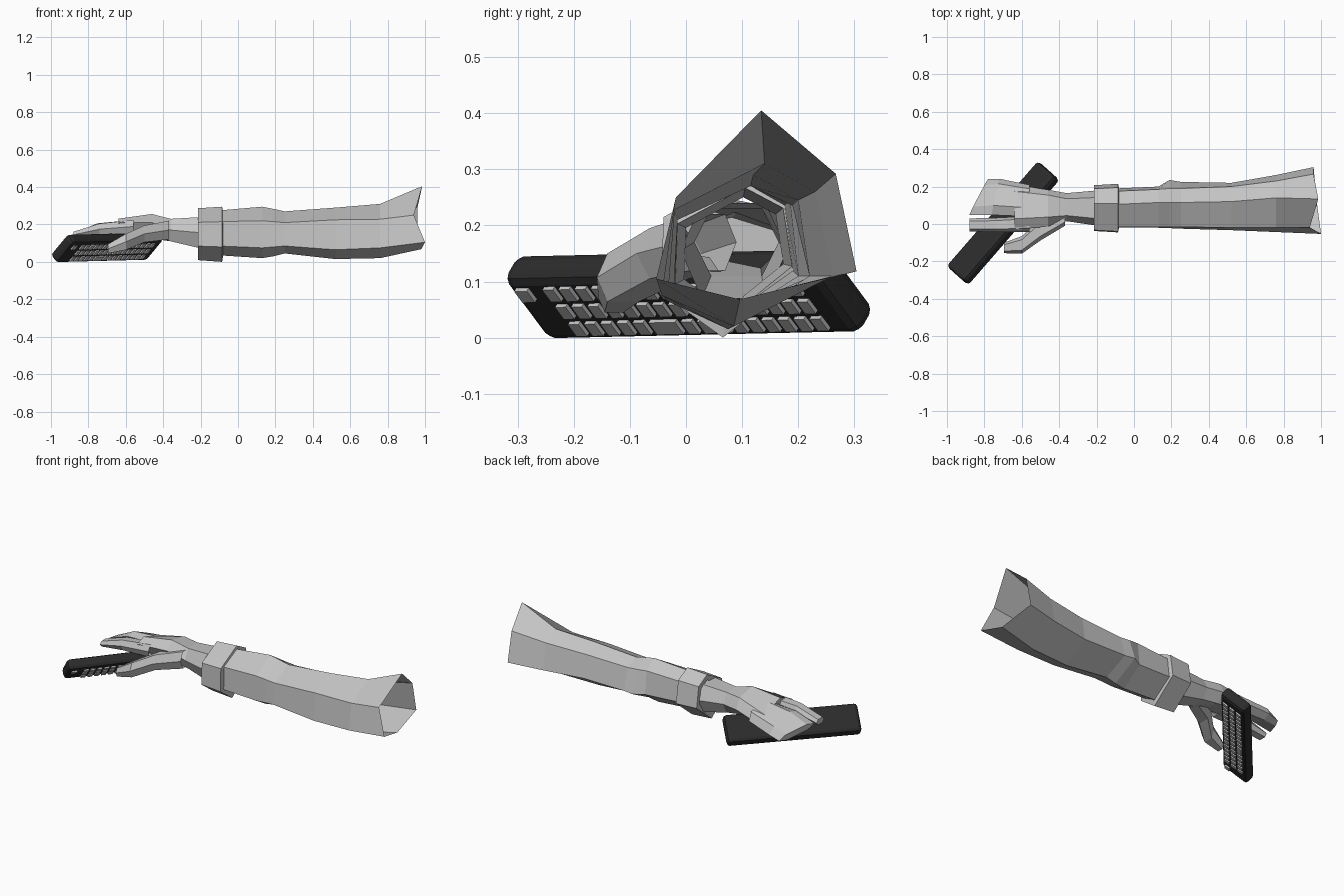
import bpy, bmesh, math
from mathutils import Matrix, Vector

if "Cube" in bpy.data.objects:
    bpy.data.objects.remove(bpy.data.objects["Cube"])


def material(name, v):
    m = bpy.data.materials.new(name)
    m.diffuse_color = (v, v, v, 1)
    m.use_nodes = True
    m.node_tree.nodes["Principled BSDF"].inputs["Base Color"].default_value = m.diffuse_color
    return m


GREY = material("light_grey", 0.55)
BLACK = material("black_plastic", 0.025)


def finish(name, bm, mat):
    bmesh.ops.recalc_face_normals(bm, faces=bm.faces)
    me = bpy.data.meshes.new(name)
    bm.to_mesh(me)
    bm.free()
    ob = bpy.data.objects.new(name, me)
    bpy.context.collection.objects.link(ob)
    me.materials.append(mat)
    return ob


def loft(name, rings, mat, cap_end=False, close=False):
    bm = bmesh.new()
    rows = [[bm.verts.new(p) for p in r] for r in rings]
    pairs = list(zip(rows, rows[1:])) + ([(rows[-1], rows[0])] if close else [])
    for a, b in pairs:
        n = len(a)
        for i in range(n):
            j = (i + 1) % n
            bm.faces.new((a[i], a[j], b[j], b[i]))
    if cap_end:
        bm.faces.new(rows[-1])
    return finish(name, bm, mat)


# Forearm: open six-sided tube; each ring is top, back high, back low, bottom, front low, front high
sections = [
    (-0.10, [(.105, .275), (.175, .235), (.19, .12), (.07, .035), (-.02, .085), (-.015, .215)]),
    (0.13, [(.115, .295), (.185, .245), (.20, .11), (.075, .02), (-.02, .075), (-.015, .22)]),
    (0.19, [(.115, .283), (.19, .24), (.235, .11), (.075, .03), (-.022, .08), (-.015, .215)]),
    (0.25, [(.115, .27), (.19, .235), (.225, .11), (.075, .045), (-.025, .085), (-.015, .21)]),
    (0.52, [(.12, .29), (.20, .245), (.22, .11), (.075, .015), (-.033, .065), (-.02, .225)]),
    (0.76, [(.14, .31), (.23, .26), (.262, .11), (.085, .02), (-.043, .075), (-.02, .228)]),
]
rings = [[(x, y, z) for y, z in pts] for x, pts in sections]
# flared, slightly ragged sleeve opening
rings.append([(.985, .134, .405), (.96, .267, .292), (.96, .304, .118),
              (.98, .096, .068), (1.0, -.053, .105), (.94, -.018, .25)])
loft("forearm", rings, GREY)

# Wristband: chunky hexagonal ring around the wrist
outer = [(.11, .295), (.195, .25), (.215, .12), (.066, .0), (-.045, .08), (-.04, .215)]


def band_ring(x, s, dz=0.0):
    return [(x, .085 + (y - .085) * s, .155 + (z - .155) * s + dz) for y, z in outer]


loft("wristband", [band_ring(-.21, .68), band_ring(-.215, .94), band_ring(-.085, 1),
                   band_ring(-.08, .8)], GREY, close=True)


# Hand pieces: flattened hexagonal sections along -x
def hand_ring(x, cy, cz, hw, ht, roll=0.0, skew=0.0):
    c, s = math.cos(roll), math.sin(roll)
    out = []
    for a, b in [(1, 0), (.6, 1), (-.6, 1), (-1, 0), (-.6, -1), (.6, -1)]:
        a, b = a * hw, b * ht
        out.append((x + skew * a, cy + a * c - b * s, cz + a * s + b * c))
    return out


def hand_part(name, specs):
    return loft(name, [hand_ring(*s) for s in specs], GREY, cap_end=True)


hand_part("palm", [(-.19, .085, .155, .095, .085),
                   (-.36, .09, .17, .075, .06),
                   (-.46, .085, .19, .10, .055, -.2),
                   (-.64, .09, .172, .128, .038, -.3)])
hand_part("fingers", [(-.56, .125, .172, .09, .036, -.35),
                      (-.74, .145, .152, .105, .032, -.4, .2),
                      (-.83, .145, .122, .10, .018, -.3, .5)])
hand_part("index_finger", [(-.56, .0, .185, .042, .036, -.1),
                           (-.74, -.005, .175, .038, .03),
                           (-.88, -.005, .145, .035, .016)])
hand_part("thumb", [(-.37, .04, .17, .05, .05),
                    (-.5, -.03, .15, .058, .045),
                    (-.6, -.112, .107, .047, .043),
                    (-.695, -.128, .07, .028, .025)])

# Remote control: local X = length, Y = width, -Z = button face
L, W, T = .745, .17, .065
tilt = math.radians(42)
u = Vector((.656, .755, .017)).normalized()
side = Vector((.755, -.656, 0)) * math.cos(tilt) + Vector((0, 0, 1)) * math.sin(tilt)
yv = -(side - u * side.dot(u)).normalized()
zv = u.cross(yv)
frame = Matrix.Translation((-.70, .005, .078)) @ Matrix((u, yv, zv)).transposed().to_4x4()


def box(bm, size, at):
    bmesh.ops.create_cube(bm, size=1, matrix=Matrix.Translation(at) @ Matrix.Diagonal((*size, 1)))


bm = bmesh.new()
box(bm, (L, W, T), (0, 0, 0))
body = finish("remote_body", bm, BLACK)
body.matrix_world = frame
bev = body.modifiers.new("rounding", 'BEVEL')
bev.width, bev.segments = .02, 2

# Buttons in three rows, with one long key and a lone key near the far end
bm = bmesh.new()
z = -T / 2 - .002
box(bm, (.03, .03, .012), (-.335, -.045, z))
for row in (-1, 0, 1):
    for col in range(16):
        x = -.27 + col * .038
        if row == 1 and col in (5, 6):
            continue
        box(bm, (.025, .032, .012), (x, row * .046, z))
box(bm, (.063, .032, .012), (-.27 + 5.5 * .038, .046, z))
finish("remote_buttons", bm, GREY).matrix_world = frame
